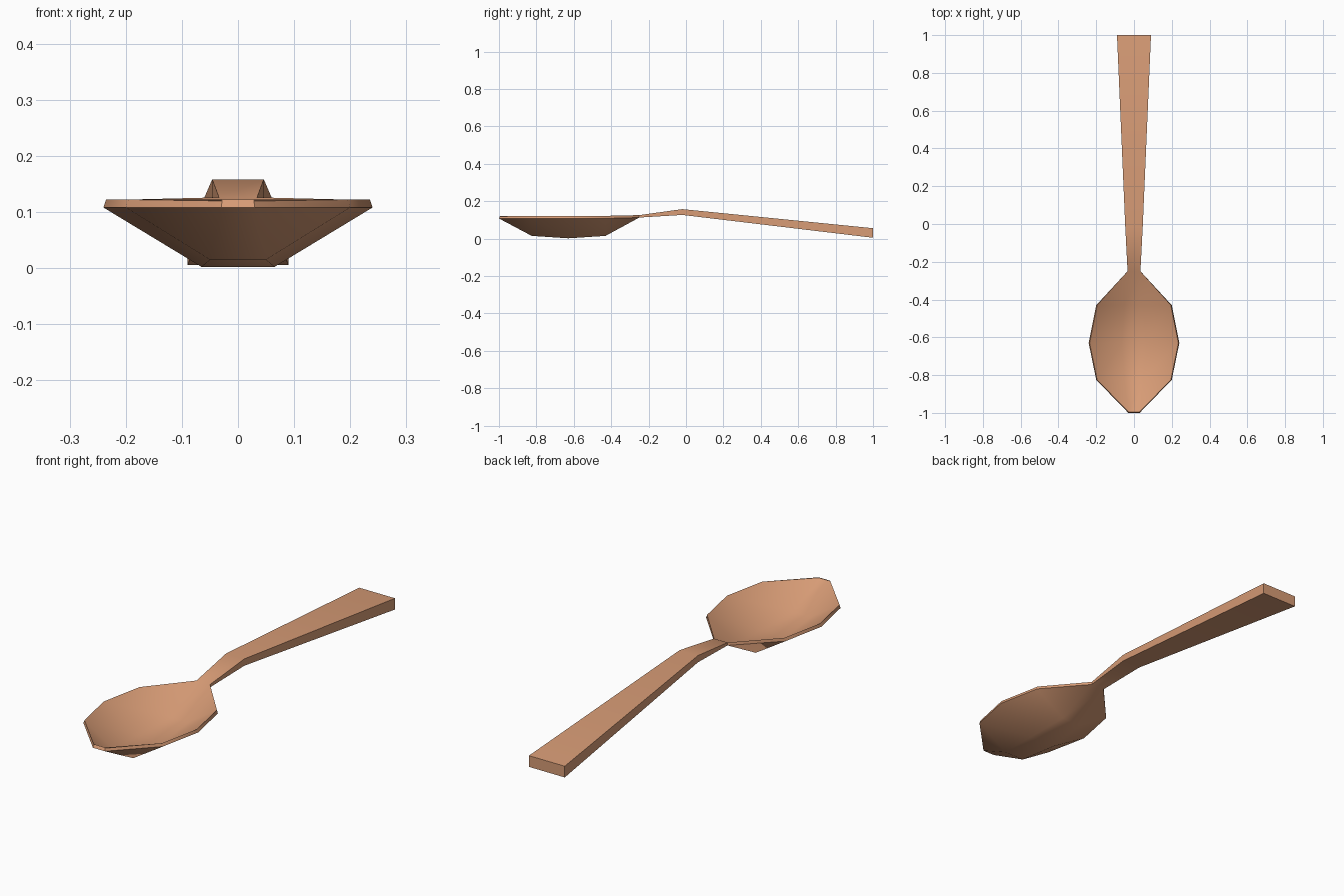
import bpy
import bmesh
from math import radians

cube = bpy.data.objects.get("Cube")
if cube:
    bpy.data.objects.remove(cube, do_unlink=True)

wood = bpy.data.materials.new("warm wood")
wood.use_nodes = True
color = (0.68, 0.33, 0.18, 1)
wood.diffuse_color = color
wood.node_tree.nodes["Principled BSDF"].inputs["Base Color"].default_value = color


def bowl_section(y, rim, base, z_rim, z_base, lip=0.005, dy=0.0):
    """Closed ring: outer shell from rim to rim, then back along the inside."""
    top, inner = z_rim + 0.014, z_base + 0.012
    half = [(rim, y, z_rim), (base, y, z_base)]
    hollow = [(base, y + dy, inner), (rim - lip, y + dy, top)]
    left = half + hollow
    # Order: left rim, left base, right base, right rim, then the hollow back
    mirror = [(-x, yy, z) for x, yy, z in left]
    return [left[0], left[1], mirror[1], mirror[0],
            mirror[3], mirror[2], left[2], left[3]]


def handle_section(y, half, low, high):
    """Rectangle with doubled corners, so that it lofts onto the bowl."""
    a, b, c, d = (half, y, low), (-half, y, low), (-half, y, high), (half, y, high)
    return [a, a, b, b, c, c, d, d]


sections = [
    # Blunt bowl tip
    bowl_section(-1.0, 0.03, 0.03, 0.108, 0.108, 0.002, 0.006),
    # Bowl
    bowl_section(-0.825, 0.2, 0.05, 0.108, 0.015),
    bowl_section(-0.63, 0.24, 0.065, 0.108, 0.002),
    bowl_section(-0.43, 0.2, 0.05, 0.108, 0.015),
    # Neck, bend and end of the handle
    handle_section(-0.25, 0.034, 0.113, 0.126),
    handle_section(-0.02, 0.046, 0.127, 0.158),
    handle_section(1.0, 0.09, 0.005, 0.056),
]

# Loft the sections into one solid
bm = bmesh.new()
rings = [[bm.verts.new(p) for p in s] for s in sections]
for r, s in zip(rings, rings[1:]):
    for i in range(len(r)):
        j = (i + 1) % len(r)
        bm.faces.new((r[i], r[j], s[j], s[i]))
bm.faces.new(rings[0])
bm.faces.new(rings[-1])
bmesh.ops.remove_doubles(bm, verts=bm.verts, dist=0.0005)
bmesh.ops.recalc_face_normals(bm, faces=bm.faces)

mesh = bpy.data.meshes.new("spoon")
bm.to_mesh(mesh)
bm.free()
mesh.materials.append(wood)
spoon = bpy.data.objects.new("spoon", mesh)
bpy.context.collection.objects.link(spoon)

# Soft bowl, crisp rim and handle edges
bpy.ops.object.select_all(action="DESELECT")
spoon.select_set(True)
bpy.context.view_layer.objects.active = spoon
bpy.ops.object.shade_smooth_by_angle(angle=radians(40))
